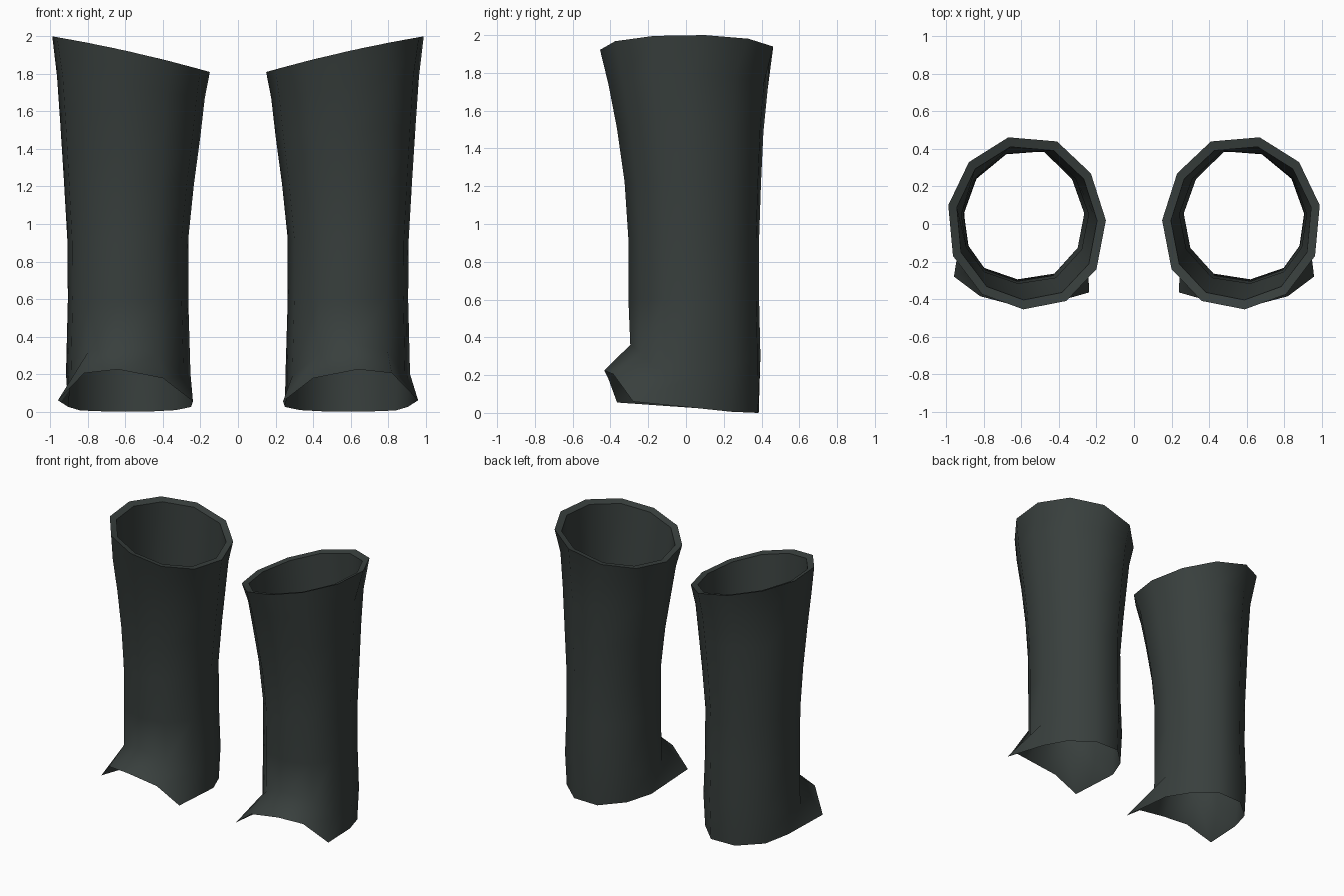
import bpy, bmesh, math

if "Cube" in bpy.data.objects:
    bpy.data.objects.remove(bpy.data.objects["Cube"])

# Eleven-sided cross-sections of one boot shaft, starting at the front, going outward
TOP = [(.59, -.455), (.81, -.375), (.965, -.17), (.99, .10), (.88, .33), (.67, .462),
       (.41, .44), (.23, .27), (.15, .02), (.20, -.24), (.36, -.41)]
MID = [(.62, -.295), (.79, -.235), (.88, -.11), (.905, .06), (.84, .24), (.68, .37),
       (.48, .385), (.33, .24), (.265, .06), (.30, -.12), (.43, -.265)]
BOTTOM = [(.64, -.433, .225), (.82, -.385, .205), (.96, -.28, .06), (.905, .06, .025),
          (.84, .24, .006), (.68, .38, 0), (.48, .385, 0), (.33, .24, .008),
          (.25, .06, .025), (.24, -.365, .055), (.40, -.41, .178)]
# Height of the crease above the flared front hem
CREASE = [.36, .32, .17, .2, .25, .3, .3, .25, .2, .19, .30]
# Shaft rings: height, sideways tilt, x range, y range
RINGS = [(.6, 0, .265, .907, -.305, .387), (.92, 0, .265, .91, -.305, .387),
         (1.22, .03, .235, .928, -.325, .397), (1.5, .08, .20, .947, -.365, .41),
         (1.73, .15, .177, .965, -.41, .432)]

leather = bpy.data.materials.new("dark_green_grey")
leather.diffuse_color = (.040, .050, .047, 1)
leather.use_nodes = True
leather.node_tree.nodes["Principled BSDF"].inputs["Base Color"].default_value = leather.diffuse_color


def fit(x0, x1, y0, y1):
    """Stretch the middle section to the given bounds."""
    return [(x0 + (x - .265) / .64 * (x1 - x0), y0 + (y + .295) / .68 * (y1 - y0))
            for x, y in MID]


def rim_height(x):
    t = (x - .15) / .84
    return 1.81 + .19 * t + .05 * t * (1 - t)


def build_shaft(name, side):
    bm = bmesh.new()

    def ring(points):
        return [bm.verts.new((side * x, y, z)) for x, y, z in points]

    def bridge(a, b):
        n = len(a)
        for i in range(n):
            j = (i + 1) % n
            f = [a[i], a[j], b[j], b[i]]
            bm.faces.new(f if side > 0 else f[::-1])

    # Hem, crease and shaft
    loops = [ring(BOTTOM)]
    loops.append(ring([(x, y, z) for (x, y), z in zip(fit(.253, .917, -.295, .394), CREASE)]))
    for z, tilt, *box in RINGS:
        loops.append(ring([(x, y, z + tilt * (x - .57)) for x, y in fit(*box)]))
    loops.append(ring([(x, y, rim_height(x)) for x, y in TOP]))
    # Flat rim and the lining that tapers into the shaft
    inner = [(.575 + (x - .575) * .89, y * .89) for x, y in TOP]
    loops.append(ring([(x, y, rim_height(x) - .012) for x, y in inner]))
    loops.append(ring([(x, y, 1.24) for x, y in fit(.242, .92, -.317, .39)]))
    for a, b in zip(loops, loops[1:]):
        bridge(a, b)

    mesh = bpy.data.meshes.new(name)
    bm.to_mesh(mesh)
    bm.free()
    mesh.materials.append(leather)
    ob = bpy.data.objects.new(name, mesh)
    bpy.context.collection.objects.link(ob)
    bpy.ops.object.select_all(action='DESELECT')
    ob.select_set(True)
    bpy.context.view_layer.objects.active = ob
    bpy.ops.object.shade_smooth_by_angle(angle=math.radians(50))


build_shaft("boot_shaft_left", 1)
build_shaft("boot_shaft_right", -1)
